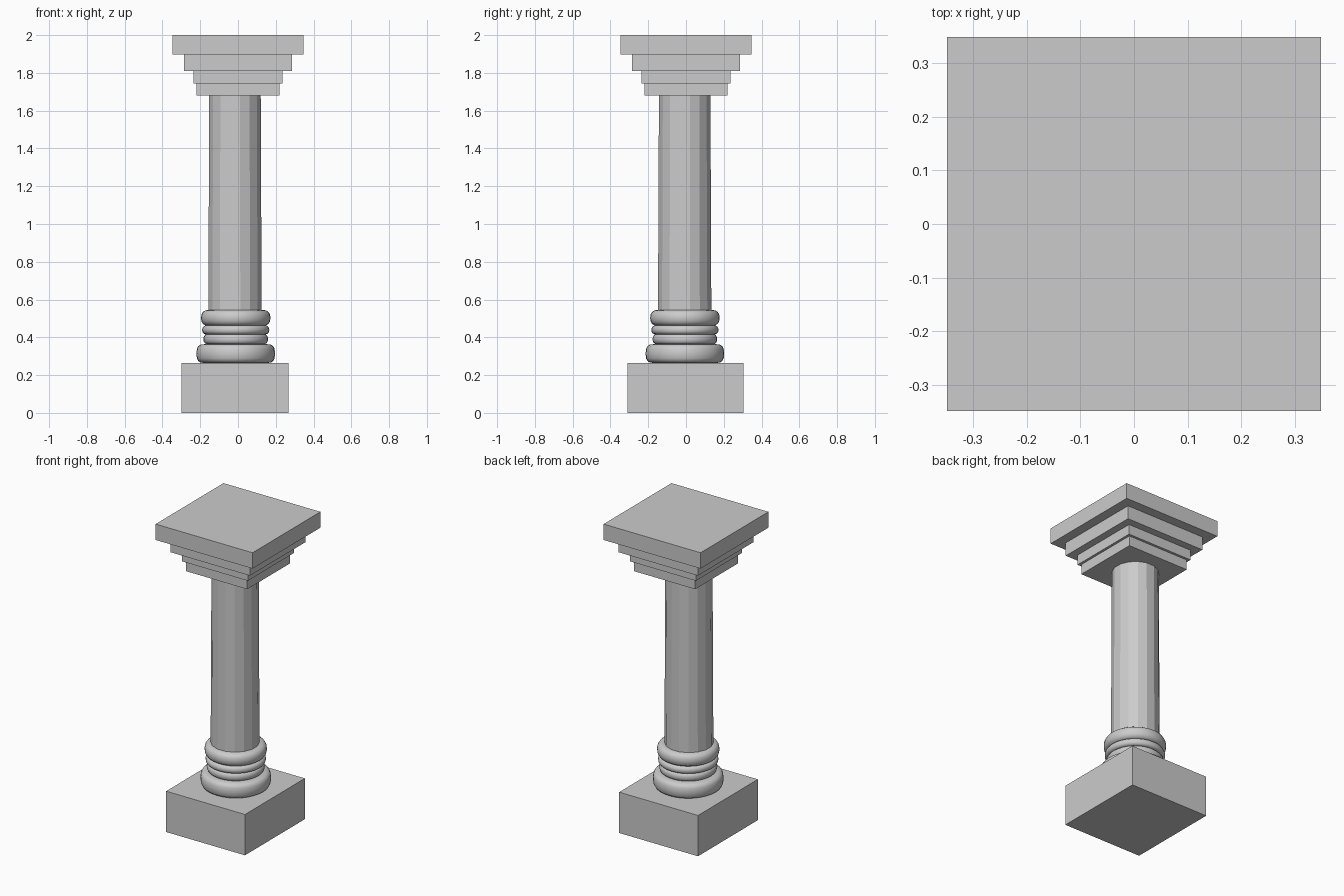
import bpy, bmesh
from math import pi, sin, cos, radians

if "Cube" in bpy.data.objects:
    bpy.data.objects.remove(bpy.data.objects["Cube"])


def finish(bm, name, smooth=None):
    bmesh.ops.recalc_face_normals(bm, faces=bm.faces)
    me = bpy.data.meshes.new(name)
    bm.to_mesh(me)
    bm.free()
    ob = bpy.data.objects.new(name, me)
    bpy.context.collection.objects.link(ob)
    if smooth:
        bpy.ops.object.select_all(action='DESELECT')
        ob.select_set(True)
        bpy.context.view_layer.objects.active = ob
        bpy.ops.object.shade_smooth_by_angle(angle=radians(smooth))
    return ob


def slab(name, cx, cy, hx, hy, z0, z1):
    bm = bmesh.new()
    bmesh.ops.create_cube(bm, size=1)
    for v in bm.verts:
        v.co = (cx + v.co.x * 2 * hx, cy + v.co.y * 2 * hy,
                z0 + (v.co.z + 0.5) * (z1 - z0))
    return finish(bm, name)


def lathe(name, profile, sides, cx, cy, offset=0.0, smooth=None):
    bm = bmesh.new()
    rings = []
    for r, z in profile:
        rings.append([bm.verts.new((cx + r * cos(offset + 2 * pi * i / sides),
                                    cy + r * sin(offset + 2 * pi * i / sides), z))
                      for i in range(sides)])
    for a, b in zip(rings, rings[1:]):
        for i in range(sides):
            j = (i + 1) % sides
            bm.faces.new((a[i], a[j], b[j], b[i]))
    bm.faces.new(rings[0][::-1])
    bm.faces.new(rings[-1])
    return finish(bm, name, smooth)


def rounded(r, z0, z1, depth, power=1.0, n=8):
    # Bulging edge of one moulding ring
    h, mid = (z1 - z0) / 2, (z0 + z1) / 2
    pts = []
    for k in range(n + 1):
        t = -pi / 2 + pi * k / n
        c = max(0.0, cos(t)) ** power
        s = abs(sin(t)) ** power * (1 if t > 0 else -1)
        pts.append((r - depth + depth * c, mid + h * s))
    return pts


# Square plinth
slab("plinth", -0.016, -0.003, 0.283, 0.307, 0.0, 0.265)

# Rounded base mouldings, bottom to top
for name, r, z0, z1, depth, power in (
        ("lower_ring", 0.208, 0.264, 0.364, 0.045, 0.7),
        ("scotia_ring", 0.171, 0.364, 0.417, 0.022, 0.9),
        ("middle_ring", 0.178, 0.415, 0.463, 0.025, 0.9),
        ("upper_ring", 0.184, 0.461, 0.545, 0.040, 0.85)):
    lathe(name, rounded(r, z0, z1, depth, power), 32, -0.012, -0.006, smooth=50)

# Faceted shaft, slightly tapered
lathe("shaft", [(0.144, 0.53), (0.139, 1.69)], 16, -0.016, -0.007, offset=pi / 16)

# Stepped capital
for name, half, z0, z1 in (("capital_step_1", 0.22, 1.68, 1.745),
                           ("capital_step_2", 0.236, 1.745, 1.81),
                           ("capital_step_3", 0.285, 1.81, 1.897),
                           ("abacus", 0.348, 1.897, 2.0)):
    slab(name, 0, 0, half, half, z0, z1)
